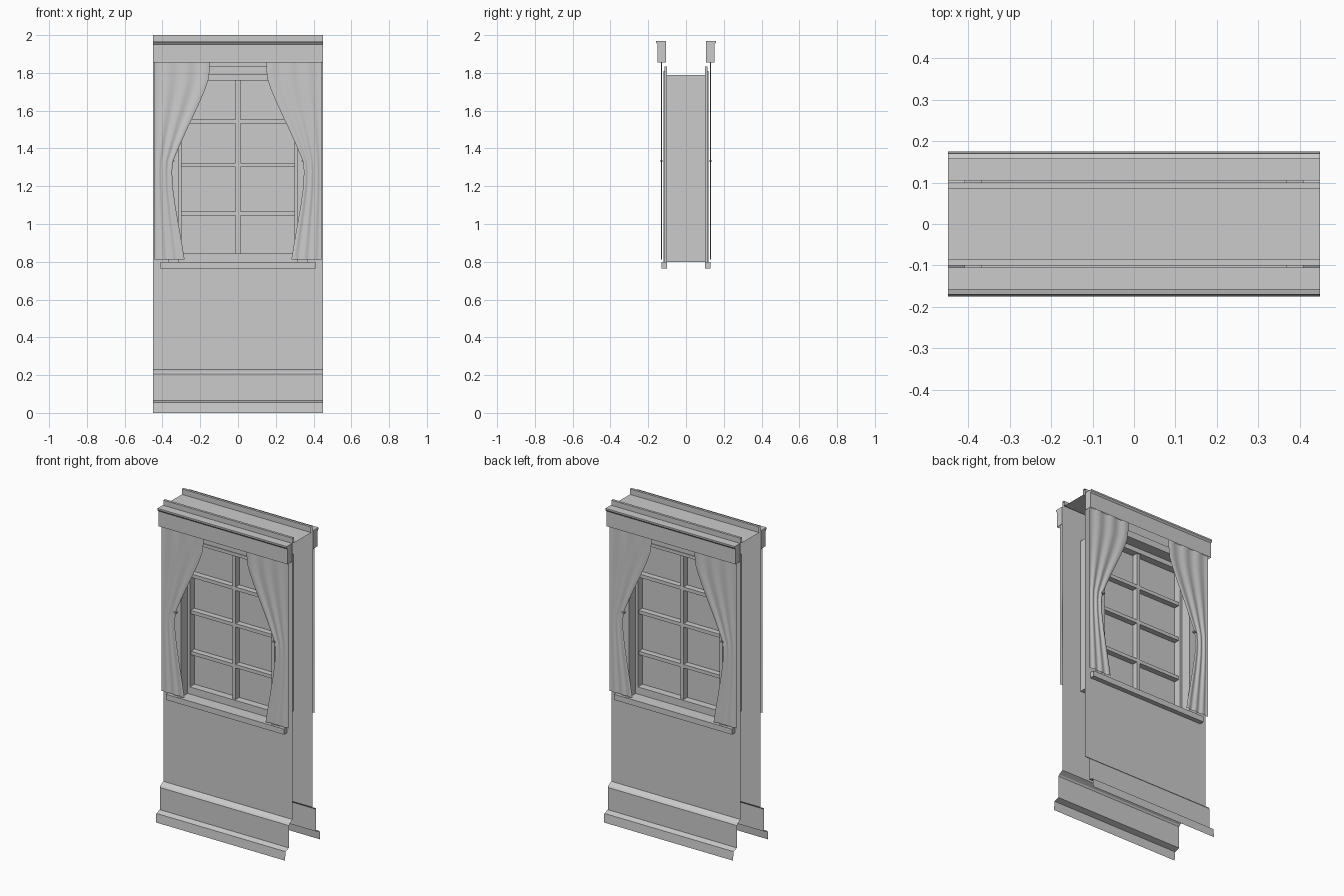
import bpy, bmesh, math
from mathutils import Matrix

if "Cube" in bpy.data.objects:
    bpy.data.objects.remove(bpy.data.objects["Cube"])

W = 0.45           # half width of the wall section
HX = 0.315         # half width of the window opening
Z0, Z1 = 0.80, 1.79


def add(name, verts, faces, smooth=False):
    me = bpy.data.meshes.new(name)
    me.from_pydata(verts, [], faces)
    me.update()
    ob = bpy.data.objects.new(name, me)
    bpy.context.collection.objects.link(ob)
    if smooth:
        for p in me.polygons:
            p.use_smooth = True
    return ob


def box(name, x0, x1, y0, y1, z0, z1):
    v = [(x, y, z) for x in (x0, x1) for y in (y0, y1) for z in (z0, z1)]
    f = [(0, 1, 3, 2), (4, 6, 7, 5), (0, 4, 5, 1), (2, 3, 7, 6), (0, 2, 6, 4), (1, 5, 7, 3)]
    return add(name, v, f)


def sheet(name, prof, caps=False):
    """Sweep an open (y, z) profile along the width."""
    v = [(x, y, z) for y, z in prof for x in (-W, W)]
    f = [(2*i, 2*i+1, 2*i+3, 2*i+2) for i in range(len(prof) - 1)]
    if caps:
        n = len(prof)
        f += [tuple(2*i for i in range(n)), tuple(2*i+1 for i in reversed(range(n)))]
    return add(name, v, f)


front = []

# Skirting board, flared at the foot
front.append(sheet("skirting", [(-.175, 0), (-.17, .055), (-.135, .065),
                                (-.135, .205), (-.128, .215), (-.10, .23)]))

# Wall face with the window opening left out
xs, zs = (-W, -HX, HX, W), (.23, Z0, Z1, 2.0)
wv = [(x, -.10, z) for z in zs for x in xs]
wf = [(4*j+i, 4*j+i+1, 4*j+i+5, 4*j+i+4)
      for j in range(3) for i in range(3) if (i, j) != (1, 1)]
front.append(add("wall_face", wv, wf))

# Raised lip and half of the channel on top of the wall
front.append(sheet("wall_top", [(-.10, 2.0), (-.085, 2.0), (-.085, 1.965), (0, 1.965)]))

# Hollow curtain box with a slightly wider cap
front.append(sheet("curtain_box", [(-.15, 1.855), (-.15, 1.95), (-.158, 1.96),
                                   (-.158, 1.97), (-.105, 1.97), (-.105, 1.855)], caps=True))

# Window casing, stepped, and sill board
for s in (-1, 1):
    a, b, c = sorted((s*HX, s*.37)), sorted((s*HX, s*.337)), None
    front.append(box("casing_side", a[0], a[1], -.113, -.10, Z0, 1.835))
    front.append(box("casing_bead", b[0], b[1], -.118, -.113, Z0, 1.81))
front.append(box("casing_head", -HX, HX, -.113, -.10, Z1, 1.835))
front.append(box("casing_head_bead", -HX, HX, -.118, -.113, Z1, 1.81))
front.append(box("sill", -.41, .41, -.13, -.10, .765, .80))

# Tied-back curtains: inner edge (z, |x|) from bottom to top
edge = [(.812, .283), (.90, .297), (1.0, .315), (1.1, .332), (1.2, .346), (1.28, .349),
        (1.335, .343), (1.40, .315), (1.48, .28), (1.56, .242), (1.64, .205),
        (1.71, .175), (1.76, .158), (1.80, .152), (1.87, .148)]
N = 24
for s in (-1, 1):
    v, f = [], []
    for z, e in edge:
        for i in range(N + 1):
            t = i / N
            v.append((s*(.442 + (e - .442)*t), -.129 + .003*math.sin(t*6*math.pi), z))
    for j in range(len(edge) - 1):
        for i in range(N):
            k = j*(N + 1) + i
            q = (k, k+1, k+N+2, k+N+1)
            f.append(q if s < 0 else q[::-1])
    front.append(add("curtain", v, f, smooth=True))
    # Tie band
    xa, xb = sorted((s*.335, s*.352))
    front.append(box("curtain_tie", xa, xb, -.138, -.122, 1.33, 1.337))

# The other face of the wall is the same set turned half round
turn = Matrix.Rotation(math.pi, 4, 'Z')
for ob in front:
    c = ob.copy()
    c.name = ob.name + "_back"
    bpy.context.collection.objects.link(c)
    c.matrix_world = turn

# Reveal lining through the wall, facing inward
rv = [(x, y, z) for y in (-.105, .105) for x, z in ((-HX, Z0), (HX, Z0), (HX, Z1), (-HX, Z1))]
add("window_reveal", rv, [(i, (i+1) % 4, (i+1) % 4 + 4, i+4) for i in range(4)])

# Sash frame
D = .05
box("sash_left", -HX, -.30, -D, D, Z0, Z1)
box("sash_right", .30, HX, -D, D, Z0, Z1)
box("sash_bottom", -.30, .30, -D, D, Z0, .845)
box("sash_top", -.30, .30, -D, D, 1.76, Z1)

# Glazing bars
box("bar_vertical", -.012, .012, -.04, .04, .845, 1.76)
for z in (1.055, 1.312, 1.542):
    for x0, x1 in ((-.30, -.012), (.012, .30)):
        box("bar_horizontal", x0, x1, -.04, .04, z - .011, z + .011)

# Glass
glass = box("glass", -.30, .30, -.004, .004, .845, 1.76)
m = bpy.data.materials.new("glass")
m.diffuse_color = (.9, .9, .9, 1)
m.use_nodes = True
m.node_tree.nodes["Principled BSDF"].inputs["Base Color"].default_value = m.diffuse_color
glass.data.materials.append(m)
